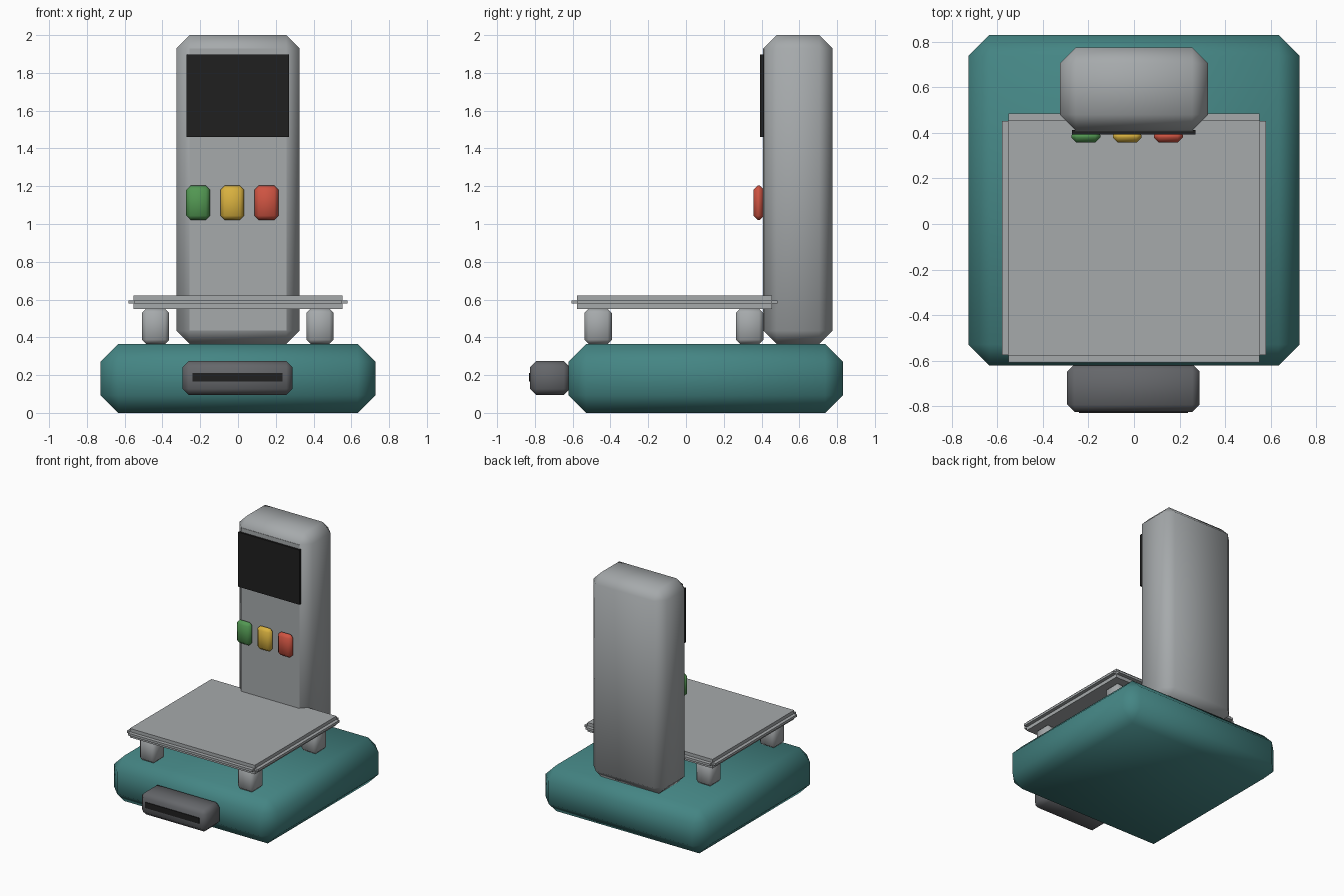
import bpy
import math

if "Cube" in bpy.data.objects:
    bpy.data.objects.remove(bpy.data.objects["Cube"], do_unlink=True)


def material(name, r, g, b):
    m = bpy.data.materials.new(name)
    m.use_nodes = True
    m.diffuse_color = (r, g, b, 1)
    for node in m.node_tree.nodes:
        if node.type == "BSDF_PRINCIPLED":
            node.inputs["Base Color"].default_value = (r, g, b, 1)
            node.inputs["Roughness"].default_value = 0.6
    return m


teal = material("teal", 0.058, 0.235, 0.23)
grey = material("light grey", 0.38, 0.40, 0.41)
dark_grey = material("dark grey", 0.13, 0.135, 0.145)
black = material("black", 0.014, 0.014, 0.014)
green = material("green", 0.085, 0.31, 0.085)
yellow = material("yellow", 0.69, 0.44, 0.05)
red = material("red", 0.62, 0.088, 0.054)


def box(name, xs, ys, zs, mat, bevel=0):
    """Box between the given limits, with optional chamfered smooth edges."""
    spans = (xs, ys, zs)
    bpy.ops.mesh.primitive_cube_add(size=1, location=[sum(s) / 2 for s in spans])
    ob = bpy.context.object
    ob.name = name
    ob.scale = [s[1] - s[0] for s in spans]
    bpy.ops.object.transform_apply(location=False, rotation=False, scale=True)
    ob.data.materials.append(mat)
    if bevel:
        mod = ob.modifiers.new("Chamfer", "BEVEL")
        mod.width = bevel
        mod.segments = 1
        bpy.ops.object.modifier_apply(modifier=mod.name)
        bpy.ops.object.shade_smooth_by_angle(angle=math.radians(60))
    return ob


# Base and display column
box("base", (-0.727, 0.727), (-0.622, 0.83), (0, 0.365), teal, 0.093)
box("column", (-0.325, 0.325), (0.41, 0.775), (0.365, 2.0), grey, 0.07)
box("column_front_panel", (-0.258, 0.258), (0.407, 0.412), (0.437, 1.93), grey)
box("screen", (-0.273, 0.27), (0.392, 0.412), (1.46, 1.897), black)

# Buttons
for name, x, mat in (("green", -0.211, green), ("yellow", -0.03, yellow), ("red", 0.151, red)):
    box(name + "_button", (x - 0.063, x + 0.063), (0.357, 0.412), (1.022, 1.203), mat, 0.022)

# Weighing plate with a stepped rim
box("plate", (-0.553, 0.553), (-0.578, 0.455), (0.55, 0.622), grey)
box("plate_side_rim", (-0.58, 0.58), (-0.575, 0.453), (0.578, 0.596), grey)
box("plate_end_rim", (-0.55, 0.55), (-0.607, 0.485), (0.578, 0.596), grey)

# Four feet under the plate
for side, x in (("right", -0.436), ("left", 0.434)):
    for end, y in (("front", -0.465), ("back", 0.337)):
        box(f"plate_foot_{end}_{side}", (x - 0.072, x + 0.072), (y - 0.072, y + 0.072),
            (0.365, 0.552), grey, 0.022)

# Label printer with its slot
box("printer", (-0.293, 0.288), (-0.825, -0.615), (0.095, 0.274), dark_grey, 0.032)
box("printer_slot", (-0.242, 0.236), (-0.83, -0.822), (0.165, 0.211), black)
